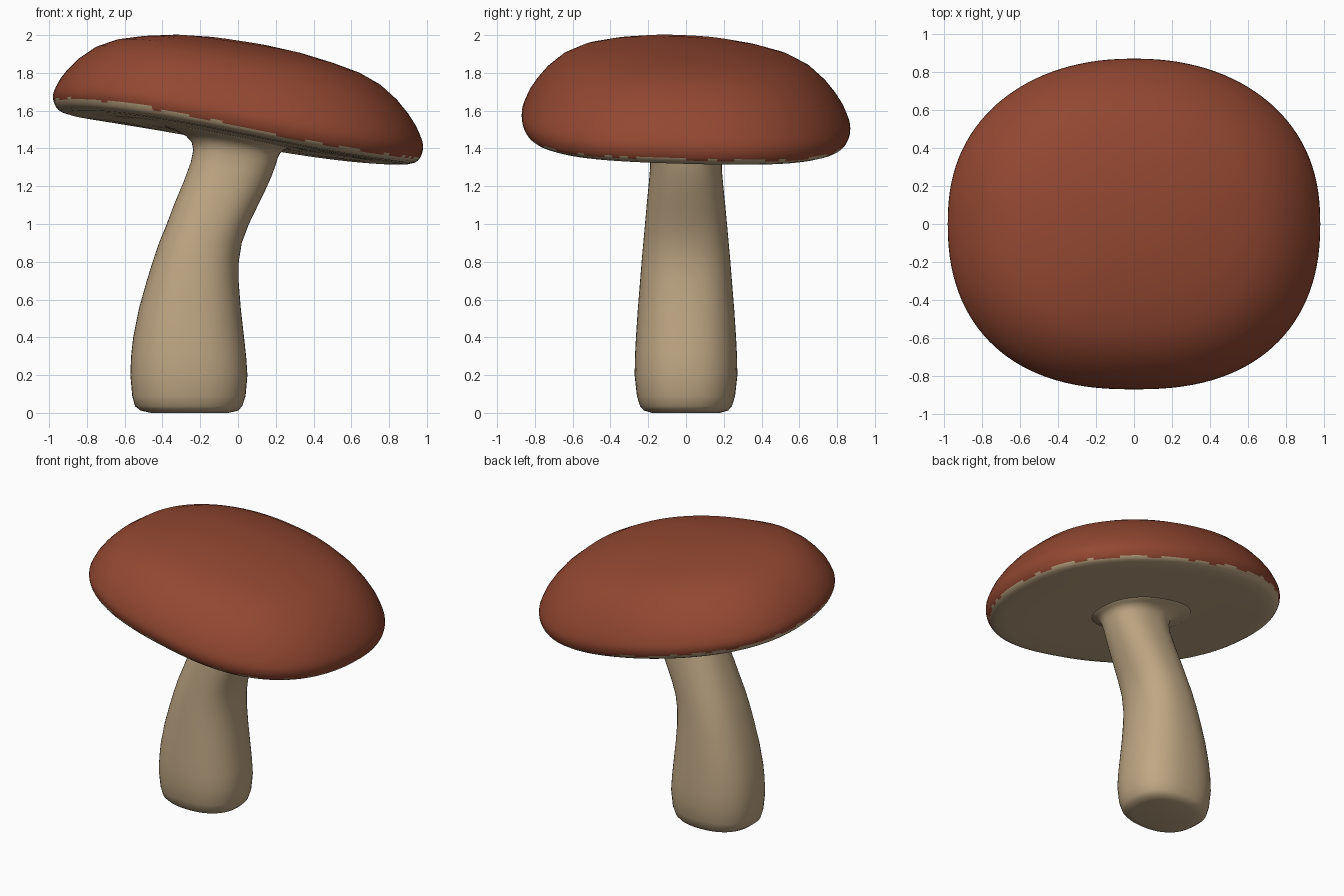
import bpy, math, random

if "Cube" in bpy.data.objects:
    bpy.data.objects.remove(bpy.data.objects["Cube"])

random.seed(4)


def material(name, rgb):
    m = bpy.data.materials.new(name)
    m.diffuse_color = (*rgb, 1)
    m.use_nodes = True
    m.node_tree.nodes["Principled BSDF"].inputs["Base Color"].default_value = m.diffuse_color
    return m


CREAM = material("cream", (0.52, 0.385, 0.23))
RED = material("brick red", (0.29, 0.064, 0.031))


def rim_plane(x, y):
    """Height of the tilted underside of the cap."""
    return 1.45 - 0.19 * x + 0.05 * x ** 3 - 0.04 * y + 0.015 * x * y


def squircle(t, n):
    c, s = math.cos(t), math.sin(t)
    p = lambda v: math.copysign(abs(v) ** (2 / n), v)
    return p(c), p(s)


def loft(name, rings, start, end, mats):
    """Skin a list of rings and close both ends with a fan."""
    n = len(rings[0])
    verts = [v for r in rings for v in r] + [start, end]
    a, b = len(verts) - 2, len(verts) - 1
    last = (len(rings) - 1) * n
    faces = []
    for k in range(len(rings) - 1):
        for i in range(n):
            j = (i + 1) % n
            faces.append((k * n + i, k * n + j, k * n + n + j, k * n + n + i))
    for i in range(n):
        j = (i + 1) % n
        faces.append((a, j, i))
        faces.append((b, last + i, last + j))
    me = bpy.data.meshes.new(name)
    me.from_pydata(verts, [], faces)
    for m in mats:
        me.materials.append(m)
    for p in me.polygons:
        p.use_smooth = True
    ob = bpy.data.objects.new(name, me)
    bpy.context.collection.objects.link(ob)
    return ob


# Cap: (radius fraction, height above the tilted underside)
PROFILE = [(.3, 0), (.6, 0), (.85, 0), (.92, .003), (.955, .012), (.972, .022),
           (.982, .034), (.989, .046), (.994, .058), (.998, .072), (1, .09),
           (.997, .115), (.985, .145), (.96, .195), (.92, .25), (.86, .315),
           (.77, .385), (.66, .435), (.52, .47), (.35, .5), (.18, .515)]
SEG = 120


def cap_ring(r, h):
    ring = []
    for i in range(SEG):
        t = 2 * math.pi * i / SEG
        x, y = squircle(t, 2.28 - 0.1 * math.sin(t))
        x, y = 0.98 * r * x, 0.87 * r * y
        ring.append((x, y, rim_plane(x, y) + h * (1 + 0.08 * x)))
    return ring


cap = loft("cap", [cap_ring(r, h) for r, h in PROFILE],
           (0, 0, 1.45), (0, 0, 1.97), [RED, CREAM])

# Cream underside with a slightly ragged border just above the lip
jitter = [random.uniform(-.008, .008) for _ in range(SEG)]
for p in cap.data.polygons:
    x, y, z = p.center
    i = int((math.atan2(y, x) % (2 * math.pi)) / (2 * math.pi) * SEG) % SEG
    border = 0.032 + 0.03 * max(0, -x) + jitter[i]
    p.material_index = 1 if z - rim_plane(x, y) < border else 0

# Stem: (z, left x, right x, half depth, how much the ring follows the cap tilt)
STEM = [(0, -.46, -.05, .18, 0), (.012, -.515, 0, .222, 0), (.035, -.545, .022, .243, 0),
        (.09, -.56, .04, .26, 0), (.2, -.57, .05, .272, 0), (.3, -.566, .043, .27, 0),
        (.4, -.555, .032, .265, 0), (.55, -.525, .015, .255, 0), (.7, -.483, .003, .243, 0),
        (.8, -.452, .004, .235, 0), (.9, -.418, .02, .226, 0), (1.0, -.376, .056, .217, .1),
        (1.1, -.335, .1, .208, .3), (1.2, -.288, .143, .198, .6), (1.29, -.25, .178, .19, .9),
        (1.35, -.237, .198, .19, 1), (1.39, -.245, .21, .198, 1), (1.42, -.275, .222, .215, 1),
        (1.442, -.325, .24, .245, 1), (1.455, -.375, .26, .275, 1), (1.475, -.43, .28, .3, 1)]


def stem_ring(z, x0, x1, hy, tilt):
    cx, hx = (x0 + x1) / 2, (x1 - x0) / 2
    ring = []
    for i in range(48):
        x, y = squircle(2 * math.pi * i / 48, 2.35)
        x, y = cx + hx * x, hy * y
        ring.append((x, y, z + tilt * (rim_plane(x, y) - rim_plane(cx, 0))))
    return ring


loft("stem", [stem_ring(*s) for s in STEM], (-.255, 0, .005), (-.07, 0, 1.5), [CREAM])
